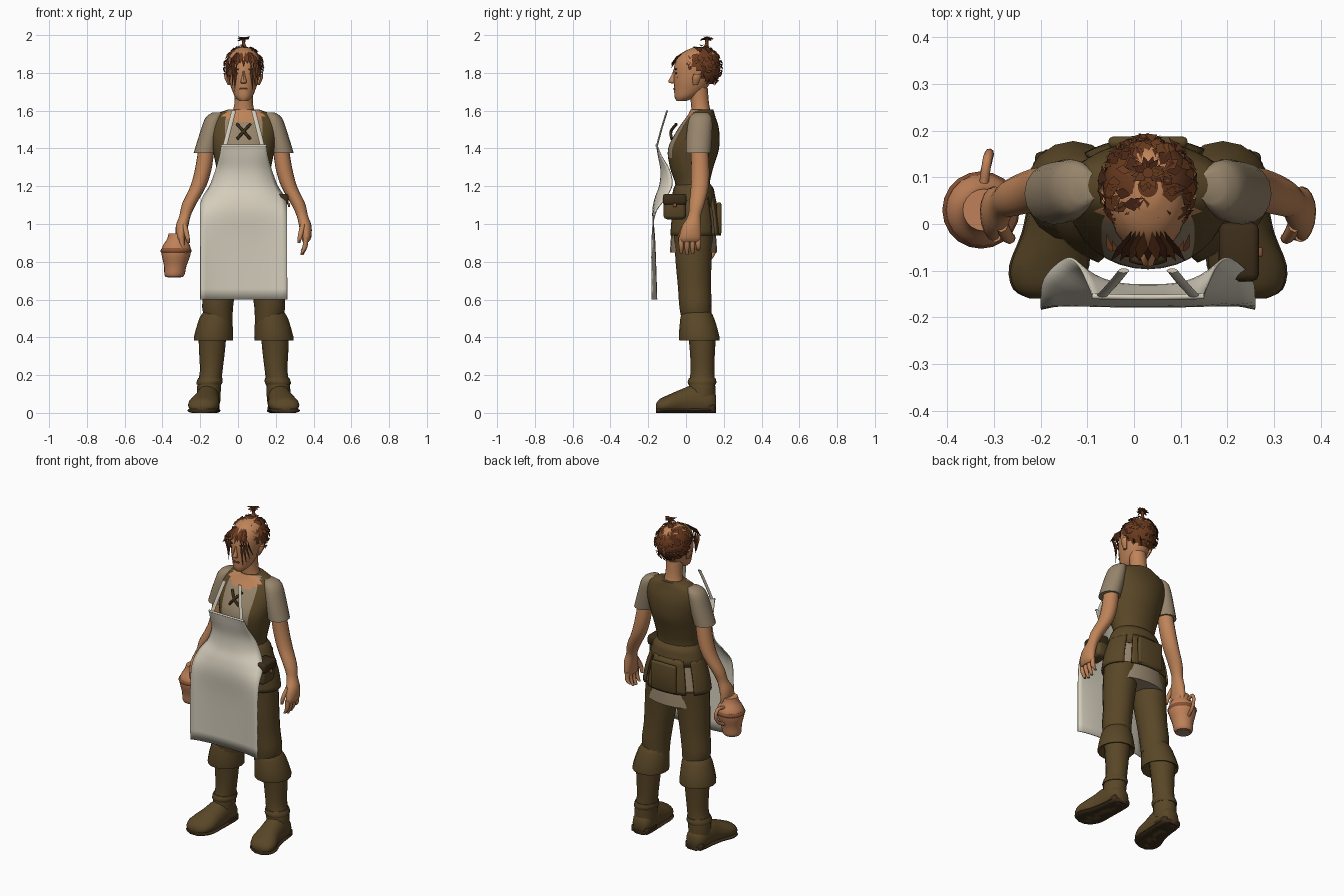
import bpy, bmesh, math, random
from mathutils import Vector

random.seed(4)
if "Cube" in bpy.data.objects:
    bpy.data.objects.remove(bpy.data.objects["Cube"])
CX = 0.03  # the body stands a little left of the origin


def material(name, r, g, b):
    m = bpy.data.materials.new(name)
    m.use_nodes = True
    m.diffuse_color = (r, g, b, 1)
    m.node_tree.nodes["Principled BSDF"].inputs["Base Color"].default_value = (r, g, b, 1)
    return m


SKIN = material("skin", .52, .23, .10)
LEATHER = material("brown leather", .10, .062, .02)
DARK = material("dark leather", .045, .026, .01)
LINEN = material("tan linen", .31, .235, .15)
APRON = material("cream apron", .66, .61, .50)
HAIR = material("auburn hair", .14, .042, .013)
HAIR_DARK = material("dark auburn hair", .07, .02, .008)
CLAY = material("clay", .52, .22, .10)
CLAY_DARK = material("dark clay", .25, .085, .035)


def finish(bm, name, mats, smooth=50):
    """Turn a bmesh into a shaded object."""
    bmesh.ops.recalc_face_normals(bm, faces=bm.faces)
    mesh = bpy.data.meshes.new(name)
    bm.to_mesh(mesh)
    bm.free()
    ob = bpy.data.objects.new(name, mesh)
    ob.location.x = CX
    bpy.context.collection.objects.link(ob)
    for m in mats:
        mesh.materials.append(m)
    bpy.ops.object.select_all(action="DESELECT")
    ob.select_set(True)
    bpy.context.view_layer.objects.active = ob
    if smooth:
        bpy.ops.object.shade_smooth_by_angle(angle=math.radians(smooth))
    return ob


def thicken(ob, amount):
    mod = ob.modifiers.new("thickness", "SOLIDIFY")
    mod.thickness = amount
    mod.offset = 0


def refine(rings, steps):
    """Catmull-Rom interpolation through the rings."""
    out = []
    for i in range(len(rings) - 1):
        a, b, c, d = (rings[max(0, min(len(rings) - 1, i + k))] for k in (-1, 0, 1, 2))
        for s in range(steps):
            t = s / steps
            out.append([q + .5 * t * (r - p + t * (2 * p - 5 * q + 4 * r - w + t * (3 * (q - r) + w - p)))
                        for p, q, r, w in zip(a, b, c, d)])
    return out + [list(rings[-1])]


def loft(name, rings, mats, seg=16, steps=3, side=1, axis="z", arc=None, rule=None):
    """Skin elliptical rings (x, y, z, radius, radius) stacked along z or y."""
    mats = mats if isinstance(mats, list) else [mats]
    bm = bmesh.new()
    rows = []
    a0, a1 = (math.radians(v) for v in (arc or (0, 360)))
    count = seg + 1 if arc else seg
    for x, y, z, a, b in refine(rings, steps):
        row = []
        for k in range(count):
            t = a0 + (a1 - a0) * k / seg
            c, s = a * math.cos(t), b * math.sin(t)
            p = (x + c, y + s, z) if axis == "z" else (x + c, y, max(0, z + s))
            row.append(bm.verts.new((side * p[0], p[1], p[2])))
        rows.append(row)
    for low, high in zip(rows, rows[1:]):
        for k in range(seg):
            n = (k + 1) % count
            bm.faces.new((low[k], low[n], high[n], high[k]))
    if not arc:
        bm.faces.new(rows[0])
        bm.faces.new(rows[-1])
    if rule:
        for f in bm.faces:
            f.material_index = rule(f.calc_center_median())
    ob = finish(bm, name, mats)
    if arc:
        thicken(ob, .012)
    return ob


def box(name, center, size, mat, bevel=.01):
    bm = bmesh.new()
    bmesh.ops.create_cube(bm, size=1)
    for v in bm.verts:
        v.co = Vector(center) + Vector(v.co[i] * size[i] for i in range(3))
    bmesh.ops.bevel(bm, geom=bm.edges[:], offset=bevel, segments=2, affect="EDGES", profile=.5)
    return finish(bm, name, [mat])


def cord(name, points, radius, mat):
    """Round cord through the points."""
    curve = bpy.data.curves.new(name, "CURVE")
    curve.dimensions = "3D"
    curve.bevel_depth = radius
    curve.bevel_resolution = 2
    curve.use_fill_caps = True
    sp = curve.splines.new("POLY")
    path = refine(points, 4)
    sp.points.add(len(path) - 1)
    for p, co in zip(sp.points, path):
        p.co = (*co, 1)
    curve.materials.append(mat)
    ob = bpy.data.objects.new(name, curve)
    ob.location.x = CX
    bpy.context.collection.objects.link(ob)


# Torso: leather vest with a linen chest panel and open neckline
def vest_rule(c):
    if c.y < .04 and c.z > 1.53 and abs(c.x) < 1.4 * (c.z - 1.5):
        return 2
    return 1 if c.y < .06 and c.z > 1.36 and abs(c.x) < .095 else 0


loft("vest", [(0, .04, 1.1, .155, .11), (0, .035, 1.2, .128, .09), (0, .03, 1.3, .145, .115),
              (0, .04, 1.4, .165, .135), (0, .065, 1.5, .18, .11), (0, .08, 1.57, .165, .075),
              (0, .085, 1.605, .085, .06)], [LEATHER, LINEN, SKIN], seg=32, steps=4, rule=vest_rule)
for s in (-1, 1):
    cord("chest_lace", [(-.035 * s, -.075, 1.45), (0, -.08, 1.49), (.035 * s, -.05, 1.53)], .008, DARK)
loft("waist_roll", [(0, .04, 1.09, .15, .105), (0, .04, 1.12, .168, .118), (0, .04, 1.16, .158, .112),
                    (0, .04, 1.19, .145, .105), (0, .037, 1.215, .125, .088)], LEATHER, seg=20)

# Linen hem and the leather skirt panels over it
loft("tunic_hem", [(0, .04, .85, .2, .125), (0, .04, .95, .187, .118), (0, .04, 1.1, .15, .1)], LINEN, seg=20)
for name, arc in (("back_panel", (55, 130)), ("left_panel", (-60, 42)), ("right_panel", (145, 240))):
    loft(name, [(0, .042, .94, .208, .138), (0, .042, 1.03, .192, .13), (0, .04, 1.14, .155, .11)],
         LEATHER, arc=arc)
box("pouch", (.19, -.06, 1.09), (.08, .12, .13), LEATHER, .02)
box("pouch_flap", (.195, -.06, 1.13), (.086, .126, .06), DARK, .015)
box("pouch_button", (.24, -.06, 1.1), (.012, .02, .02), CLAY_DARK, .004)
box("back_bag", (.0, .175, 1.03), (.17, .025, .17), LEATHER, .01)

# Neck and head
loft("neck", [(0, .085, 1.56, .07, .055), (0, .075, 1.63, .05, .048), (0, .065, 1.72, .05, .05)], SKIN)
loft("head", [(0, -.025, 1.65, .022, .025), (0, -.005, 1.672, .045, .055), (0, .02, 1.71, .062, .083),
              (0, .035, 1.76, .077, .1), (0, .05, 1.82, .085, .115), (0, .06, 1.87, .084, .11),
              (0, .07, 1.91, .065, .085), (0, .075, 1.935, .025, .035)], SKIN, seg=20)
loft("nose", [(0, -.068, 1.745, .013, .012), (0, -.074, 1.755, .016, .02), (0, -.066, 1.785, .008, .012),
              (0, -.06, 1.81, .006, .008)], SKIN, seg=8)
box("mouth", (0, -.063, 1.715, ), (.042, .012, .008), CLAY_DARK, .003)
for s in (-1, 1):
    box("eye", (.035 * s, -.052, 1.797), (.026, .012, .008), DARK, .003)
    box("brow", (.035 * s, -.054, 1.82), (.036, .012, .007), HAIR_DARK, .002)
    loft("ear", [(.076, .05, 1.735, .008, .012), (.088, .055, 1.77, .013, .022),
                 (.093, .06, 1.795, .01, .018)], SKIN, seg=8, side=s)

# Hair: a cap cut along a slanted hairline, covered by ragged locks
CROWN = Vector((0, .08, 1.83))


def on_scalp(d, lift=1.0):
    return CROWN + Vector((d.x * .097, d.y * .102, d.z * .108)) * lift


def is_hair(p):
    return p.z > 1.865 - .95 * p.y


bm = bmesh.new()
bmesh.ops.create_uvsphere(bm, u_segments=24, v_segments=16, radius=1)
for v in bm.verts:
    v.co = on_scalp(v.co)
bmesh.ops.delete(bm, geom=[f for f in bm.faces if not is_hair(f.calc_center_median())], context="FACES")
finish(bm, "hair_cap", [HAIR])


def lock(bm, root, tip, width, normal):
    across = (tip - root).cross(normal).normalized() * width
    mid = root.lerp(tip, .45) + normal * .008
    f = bm.faces.new([bm.verts.new(p) for p in (root, mid + across, tip, mid - across)])
    f.material_index = random.random() < .4


bm = bmesh.new()
made = 0
while made < 170:
    d = Vector(random.gauss(0, 1) for _ in range(3)).normalized()
    if d.z < -.75 or not is_hair(on_scalp(d)):
        continue
    made += 1
    fall = Vector((d.x + random.uniform(-.4, .4), d.y + random.uniform(-.4, .4), -.6))
    end = (d + fall.normalized() * .42).normalized()
    lock(bm, on_scalp(d, 1.01), on_scalp(end, random.uniform(1.03, 1.13)), random.uniform(.01, .018), d)
# Fringe over the brow, long face strands and the topknot tuft
front = Vector((0, -1, 0))
for k in range(9):
    x = -.07 + .0175 * k
    lock(bm, Vector((x * .5, -.015, 1.91)), Vector((x * 1.15, -.08, 1.85 - random.uniform(0, .03))), .014, front)
for s in (-1, 1):
    for k in range(4):
        lock(bm, Vector((s * (.035 + .014 * k), -.06, 1.87)),
             Vector((s * (.05 + .013 * k), -.065 + .015 * k, 1.70 + .02 * k)), .007, front)
for k in range(14):
    t = k * 2.4
    out = Vector((math.cos(t), math.sin(t), random.uniform(-.3, .5)))
    root = Vector((0, .11, 1.975))
    lock(bm, root, root + out * .037, .01, Vector((0, 0, 1)))
finish(bm, "hair_locks", [HAIR, HAIR_DARK], 0)
loft("topknot", [(0, .1, 1.925, .022, .022), (0, .108, 1.945, .012, .012), (0, .11, 1.96, .008, .008),
                 (0, .11, 1.99, .012, .012)], HAIR, seg=8)

# Arms, hands, legs and boots, mirrored
for s, tag in ((1, "left_"), (-1, "right_")):
    loft(tag + "sleeve", [(.135, .08, 1.59, .03, .035), (.158, .077, 1.56, .046, .06),
                          (.18, .07, 1.47, .056, .068), (.205, .065, 1.375, .06, .066)], LINEN, side=s)
    loft(tag + "arm", [(.195, .07, 1.42, .042, .045), (.212, .075, 1.3, .044, .048),
                       (.24, .073, 1.2, .042, .047), (.287, .058, 1.11, .038, .041),
                       (.31, .045, 1.045, .03, .034), (.326, .03, .99, .033, .05),
                       (.332, .022, .93, .026, .058), (.328, .02, .905, .016, .052)], SKIN, side=s)
    for k in range(4):
        y = -.025 + .03 * k
        drop = (.01, 0, .005, .025)[k]
        loft(tag + "finger", [(.328, y, .93, .014, .014), (.325, y, .88, .013, .013),
                              (.308, y, .835 + drop, .008, .008)], SKIN, seg=8, side=s)
    loft(tag + "thumb", [(.292, -.03, .9, .008, .01), (.3, -.028, .94, .013, .014),
                         (.315, .0, 1.0, .015, .018)], SKIN, seg=8, side=s)
    loft(tag + "trouser_leg", [(.13, .055, .48, .07, .075), (.138, .05, .56, .082, .085),
                               (.125, .045, .67, .084, .088), (.112, .04, .8, .093, .095),
                               (.1, .04, .95, .095, .105)], LEATHER, side=s)
    loft(tag + "boot_cuff", [(.165, .08, .42, .06, .06), (.16, .072, .385, .095, .098),
                             (.16, .07, .4, .104, .108), (.148, .06, .5, .087, .09),
                             (.142, .055, .535, .07, .075)], LEATHER, side=s, steps=2)
    loft(tag + "boot_shaft", [(.185, .085, .06, .062, .07), (.183, .085, .14, .063, .07),
                              (.172, .087, .22, .06, .063), (.168, .087, .32, .068, .066),
                              (.165, .085, .43, .075, .075)], LEATHER, side=s)
    loft(tag + "ankle_strap", [(.183, .085, .15, .066, .073), (.18, .085, .165, .069, .076),
                               (.177, .086, .185, .064, .07)], LEATHER, side=s)
    foot = [(.182, .16, .05, .035, .04), (.185, .13, .055, .058, .07), (.19, .05, .065, .064, .085),
            (.198, -.02, .055, .07, .072), (.212, -.09, .045, .082, .052),
            (.22, -.14, .035, .066, .038), (.222, -.16, .03, .03, .015)]
    loft(tag + "boot_foot", foot, LEATHER, side=s, axis="y")
    loft(tag + "boot_sole", [(x, y, .012, a * 1.05, .018) for x, y, z, a, b in foot], DARK, side=s, axis="y")
    box(tag + "boot_heel", (.185 * s, .105, .022), (.115, .1, .044), DARK, .012)
    loft(tag + "apron_strap", [(.1, -.155, 1.41, .012, .005), (.075, -.128, 1.51, .012, .005),
                               (.052, -.1, 1.6, .012, .005)], APRON, seg=8, side=s)

# Apron sheet: height, half width, depth at the middle, depth at the edges
CUT = refine([(.6, .23, -.155, -.18), (.9, .23, -.165, -.18), (1.05, .23, -.176, -.165),
              (1.13, .222, -.165, -.115), (1.2, .18, -.14, -.075), (1.28, .15, -.132, -.085),
              (1.36, .128, -.146, -.13), (1.42, .12, -.156, -.155)], 4)
bm = bmesh.new()
rows = []
for z, half, mid, edge in CUT:
    us = [k / 8 - 1 for k in range(17)]
    rows.append([bm.verts.new((half * u, mid + (edge - mid) * u * u * abs(u), z)) for u in us])
for a, b in zip(rows, rows[1:]):
    for k in range(16):
        bm.faces.new((a[k], a[k + 1], b[k + 1], b[k]))
thicken(finish(bm, "apron", [APRON]), .006)
cord("apron_top_hem", [(-.12, -.155, 1.415), (0, -.157, 1.415), (.12, -.155, 1.415)], .006, APRON)

# Clay jug hanging from the right hand
loft("jug", [(-.367, .03, .72, .046, .046), (-.366, .03, .735, .054, .054), (-.362, .03, .78, .06, .06),
             (-.358, .03, .84, .077, .077), (-.356, .03, .88, .074, .074), (-.354, .03, .92, .052, .052),
             (-.352, .03, .95, .045, .045)], CLAY, seg=20)
loft("jug_band", [(-.358, .03, .845, .076, .076), (-.358, .03, .858, .083, .083),
                  (-.357, .03, .872, .076, .076)], CLAY_DARK, seg=20)
loft("jug_base", [(-.367, .03, .717, .036, .036), (-.367, .03, .722, .036, .036)], LINEN, seg=20, steps=1)
cord("jug_handle", [(-.352, .085, .9), (-.345, .135, .905), (-.34, .152, .865), (-.345, .13, .82),
                    (-.355, .09, .8)], .01, CLAY)
